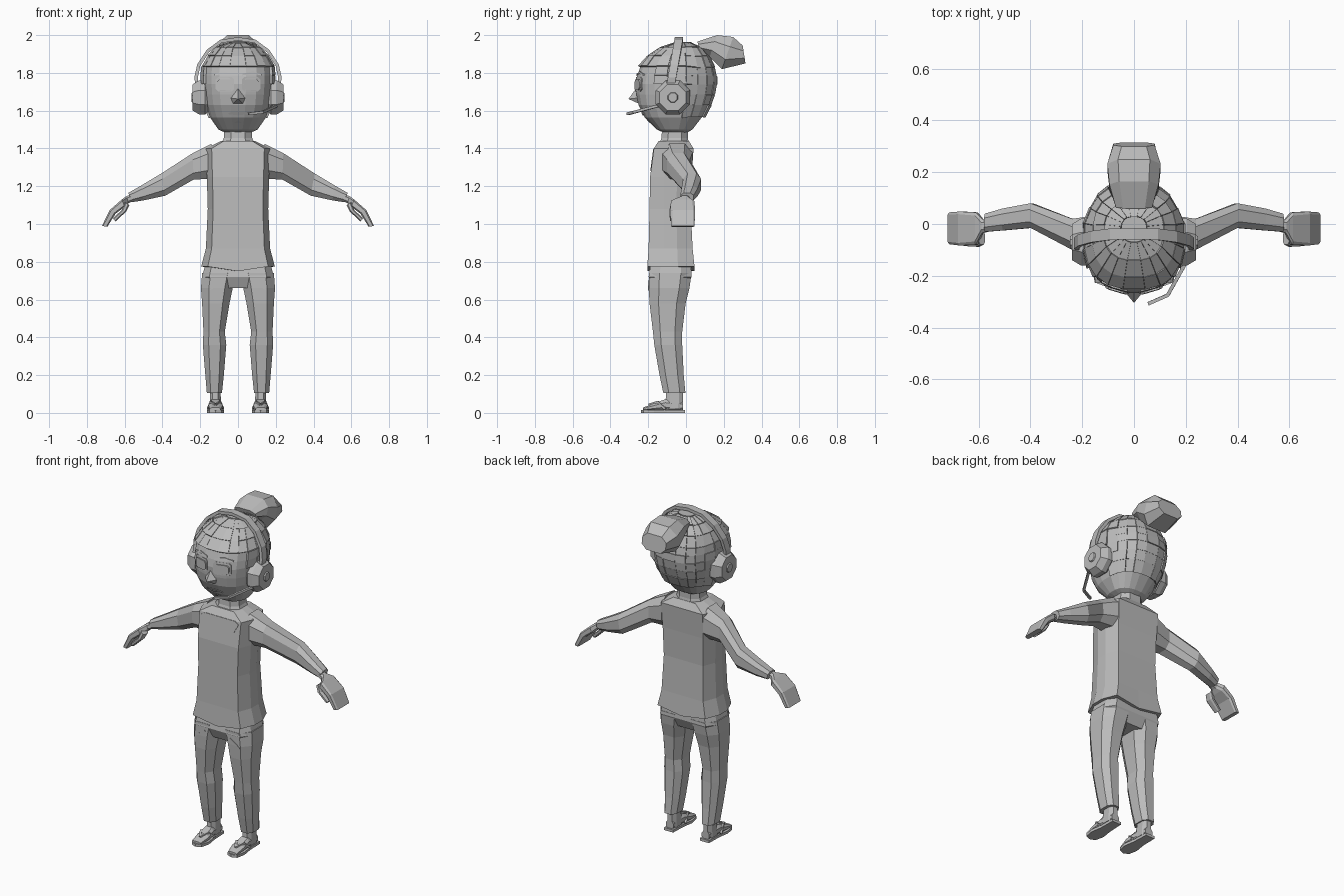
import bpy, bmesh, math, random
from mathutils import Vector

if "Cube" in bpy.data.objects:
    bpy.data.objects.remove(bpy.data.objects["Cube"])

random.seed(4)
GREY = bpy.data.materials.new("plain_grey")
GREY.diffuse_color = (0.5, 0.5, 0.5, 1)
GREY.use_nodes = True
GREY.node_tree.nodes["Principled BSDF"].inputs["Base Color"].default_value = GREY.diffuse_color


def make(name, bm, mirror=False):
    bmesh.ops.recalc_face_normals(bm, faces=bm.faces[:])
    me = bpy.data.meshes.new(name)
    bm.to_mesh(me)
    bm.free()
    me.materials.append(GREY)
    ob = bpy.data.objects.new(name, me)
    bpy.context.collection.objects.link(ob)
    if mirror:
        ob.modifiers.new("mirror", 'MIRROR').use_mirror_merge = False
    return ob


def skin_rings(rings, caps=True):
    """Join equal-length rings of points into a closed tube."""
    bm = bmesh.new()
    vs = [[bm.verts.new(p) for p in r] for r in rings]
    n = len(vs[0])
    for a, b in zip(vs, vs[1:]):
        for i in range(n):
            j = (i + 1) % n
            bm.faces.new((a[i], a[j], b[j], b[i]))
    if caps:
        bm.faces.new(vs[0])
        bm.faces.new(vs[-1])
    return bm


def loft(name, rings, mirror=False):
    return make(name, skin_rings(rings), mirror)


def octagon(c, u, v, cu=0.5, cv=0.5):
    c, u, v = Vector(c), Vector(u), Vector(v)
    pts = [(cu, -1), (1, -cv), (1, cv), (cu, 1), (-cu, 1), (-1, cv), (-1, -cv), (-cu, -1)]
    return [c + u * a + v * b for a, b in pts]


def level(z, x0, x1, y0, y1, cu=0.5, cv=0.5):
    return octagon(((x0 + x1) / 2, (y0 + y1) / 2, z), ((x1 - x0) / 2, 0, 0), (0, (y1 - y0) / 2, 0), cu, cv)


def slanted(top, bot, y0, y1, cu=0.5, cv=0.5):
    """Ring whose top and bottom are (x, z) points."""
    t, b = Vector((top[0], 0, top[1])), Vector((bot[0], 0, bot[1]))
    c = (t + b) / 2 + Vector((0, (y0 + y1) / 2, 0))
    return octagon(c, (t - b) / 2, (0, (y1 - y0) / 2, 0), cu, cv)


def plate(name, pts, depth_at, out, mirror=False):
    """Thin plate of (x, z) points lying on a front surface."""
    return loft(name, [[(x, depth_at(x, z) + d, z) for x, z in pts] for d in (-out, 0.012)], mirror)


# shirt, with a hem that dips in the middle
def shirt_ring(z, w, y0, y1, dip=0.0, cu=0.82, cv=0.3):
    c, h = (y0 + y1) / 2, (y1 - y0) / 2
    half = [(0, -1), (cu, -1), (1, -cv), (1, cv), (cu, 1), (0, 1)]
    pts = half + [(-a, b) for a, b in half[-2:0:-1]]
    return [(a * w, c + b * h, z - (dip if a == 0 else 0)) for a, b in pts]


loft("shirt", [shirt_ring(0.775, 0.195, -0.205, 0.045, 0.025),
               shirt_ring(0.87, 0.17, -0.198, 0.035),
               shirt_ring(1.08, 0.16, -0.193, 0.025),
               shirt_ring(1.25, 0.165, -0.19, 0.03),
               shirt_ring(1.40, 0.17, -0.17, 0.04),
               shirt_ring(1.44, 0.09, -0.145, 0.015)])
plate("neckline", [(-0.1, 1.4), (-0.125, 1.385), (-0.1, 1.335), (-0.05, 1.295), (0, 1.28),
                   (0.05, 1.295), (0.1, 1.335), (0.125, 1.385), (0.1, 1.4)],
      lambda x, z: -0.19 + 0.133 * (z - 1.25), 0.003)
loft("neck", [level(1.40, -0.1, 0.1, -0.15, 0.02), level(1.455, -0.075, 0.075, -0.13, 0.01),
              level(1.53, -0.07, 0.07, -0.125, 0.01)])

# sleeves and hands
loft("sleeve", [slanted((0.14, 1.425), (0.14, 1.24), -0.13, 0.035),
                slanted((0.24, 1.375), (0.235, 1.235), -0.1, 0.02),
                slanted((0.405, 1.268), (0.385, 1.15), -0.015, 0.08),
                slanted((0.51, 1.205), (0.50, 1.125), -0.025, 0.06),
                slanted((0.58, 1.165), (0.565, 1.115), -0.03, 0.04)], True)
loft("hand", [slanted((0.565, 1.155), (0.56, 1.12), -0.03, 0.015),
              slanted((0.59, 1.148), (0.58, 1.11), -0.035, 0.02),
              slanted((0.615, 1.13), (0.60, 1.09), -0.08, 0.045, 0.6, 0.8),
              slanted((0.68, 1.073), (0.648, 1.055), -0.083, 0.048, 0.6, 0.85),
              slanted((0.72, 0.99), (0.692, 0.985), -0.078, 0.045, 0.6, 0.85)], True)
loft("thumb", [slanted((0.60, 1.115), (0.575, 1.10), -0.08, -0.03),
               slanted((0.615, 1.075), (0.59, 1.068), -0.088, -0.04),
               slanted((0.662, 1.03), (0.648, 1.013), -0.085, -0.045)], True)

# trousers
loft("hips", [level(0.80, -0.17, 0.17, -0.185, 0.025, 0.8),
              level(0.72, -0.19, 0.19, -0.198, 0.03, 0.8),
              level(0.66, -0.15, 0.15, -0.17, 0.0, 0.8)])
loft("trouser_leg", [level(0.74, 0.01, 0.19, -0.197, 0.03),
                     level(0.66, 0.028, 0.196, -0.197, 0.018),
                     level(0.58, 0.045, 0.19, -0.193, -0.002),
                     level(0.43, 0.07, 0.183, -0.175, -0.02),
                     level(0.36, 0.062, 0.186, -0.168, -0.02),
                     level(0.20, 0.075, 0.173, -0.14, -0.012),
                     level(0.105, 0.085, 0.165, -0.12, -0.003)], True)
plate("pocket_edge", [(0.085, 0.70), (0.15, 0.655), (0.15, 0.648), (0.08, 0.693)],
      lambda x, z: -0.197, 0.003, True)

# feet and sandals
loft("ankle", [level(0.12, 0.092, 0.148, -0.105, -0.015), level(0.02, 0.09, 0.15, -0.11, -0.015)], True)


def foot_ring(y, x0, x1, top):
    return octagon(((x0 + x1) / 2, y, (0.012 + top) / 2), ((x1 - x0) / 2, 0, 0), (0, 0, (top - 0.012) / 2), 0.6, 0.4)


loft("foot", [foot_ring(-0.015, 0.095, 0.145, 0.06), foot_ring(-0.11, 0.088, 0.152, 0.072),
              foot_ring(-0.165, 0.08, 0.156, 0.052), foot_ring(-0.228, 0.092, 0.15, 0.028)], True)
outline = [(0.09, -0.005), (0.15, -0.005), (0.152, -0.1), (0.163, -0.17), (0.152, -0.225),
           (0.12, -0.238), (0.088, -0.225), (0.075, -0.17), (0.086, -0.1)]
loft("sandal_sole", [[(x, y, z) for x, y in outline] for z in (0, 0.016)], True)


def tube(name, path, r, mirror=False):
    path = [Vector(p) for p in path]
    rings = []
    for i, p in enumerate(path):
        d = (path[min(i + 1, len(path) - 1)] - path[max(i - 1, 0)]).normalized()
        u = d.cross(Vector((0, 0, 1))).normalized()
        v = d.cross(u)
        rings.append([p + (u * a + v * b) * r for a, b in ((1, 1), (-1, 1), (-1, -1), (1, -1))])
    return loft(name, rings, mirror)


for side, x in (("inner", 0.08), ("outer", 0.158)):
    tube(side + "_sandal_strap", [(x, -0.11, 0.02), (x * 0.6 + 0.048, -0.15, 0.058), (0.119, -0.195, 0.043)], 0.006, True)

# head: height, front, back, half width
HEAD = [(1.48, -0.11, 0.0, 0.06), (1.50, -0.155, 0.035, 0.105), (1.565, -0.22, 0.10, 0.15),
        (1.63, -0.253, 0.135, 0.172), (1.685, -0.264, 0.155, 0.18), (1.74, -0.268, 0.165, 0.185),
        (1.785, -0.26, 0.163, 0.185), (1.83, -0.245, 0.153, 0.182), (1.89, -0.207, 0.125, 0.16),
        (1.935, -0.14, 0.085, 0.115), (1.958, -0.07, 0.03, 0.05)]
POW, SIDES = 2.5, 20


def head_ring(z, yf, yb, w):
    out = []
    for i in range(SIDES):
        a = 2 * math.pi * (i + 0.5) / SIDES
        c, s = math.cos(a), math.sin(a)
        p = Vector((math.copysign(abs(c) ** (2 / POW), c) * w,
                    (yf + yb) / 2 + math.copysign(abs(s) ** (2 / POW), s) * (yb - yf) / 2, z))
        if z > 1.84 or (p.y > 0.02 and z > 1.54):      # skull sits under the hair
            p += (Vector((0, -0.05, 1.72)) - p).normalized() * 0.012
        out.append(p)
    return out


def face_y(x, z):
    for a, b in zip(HEAD, HEAD[1:]):
        if a[0] <= z <= b[0]:
            t = (z - a[0]) / (b[0] - a[0])
            yf, yb, w = (a[k] + (b[k] - a[k]) * t for k in (1, 2, 3))
            return (yf + yb) / 2 - (yb - yf) / 2 * (1 - min(abs(x) / w, 1) ** POW) ** (1 / POW)


rings = [head_ring(*h) for h in HEAD]
make("head", skin_rings(rings))

# hair: separate raised panels above the hairline
bm = skin_rings(rings)
bmesh.ops.recalc_face_normals(bm, faces=bm.faces[:])


def hairy(f):
    c = f.calc_center_median()
    return c.z > 1.825 or (c.y > -0.02 and c.z > 1.58) or (c.z > 1.74 and c.y > -0.16)


bmesh.ops.delete(bm, geom=[f for f in bm.faces if not hairy(f)], context='FACES')
bmesh.ops.split_edges(bm, edges=bm.edges[:])
for f in bm.faces[:]:
    n = f.normal.copy()
    lift = random.choice((0.010, 0.013, 0.016))
    base = [v.co.copy() for v in f.verts]
    for e in bmesh.ops.extrude_face_region(bm, geom=[f], use_keep_orig=True)["geom"]:
        if isinstance(e, bmesh.types.BMVert):
            out = (e.co - Vector((0, -0.05, 1.72))).normalized()
            e.co += (n + out).normalized() * lift
make("hair", bm)


def bun_ring(top, bot, w):
    t, b = Vector((0, *top)), Vector((0, *bot))
    return octagon((t + b) / 2, (w, 0, 0), (t - b) / 2, 0.6, 0.4)


loft("hair_bun", [bun_ring((0.06, 1.965), (0.075, 1.92), 0.07), bun_ring((0.165, 2.0), (0.125, 1.885), 0.095),
                  bun_ring((0.25, 1.99), (0.19, 1.82), 0.103), bun_ring((0.30, 1.945), (0.315, 1.85), 0.08)])

# face
def rounded(x0, x1, z0, z1, k=0.012):
    return [(x0 + k, z0), (x1 - k, z0), (x1, z0 + k), (x1, z1 - k), (x1 - k, z1), (x0 + k, z1), (x0, z1 - k), (x0, z0 + k)]


plate("eye_rim", rounded(0.02, 0.118, 1.702, 1.778), face_y, 0.003, True)
plate("eye", rounded(0.028, 0.11, 1.71, 1.765), face_y, 0.007, True)
plate("eyebrow", [(0.025, 1.787), (0.08, 1.797), (0.125, 1.785), (0.125, 1.793), (0.08, 1.808), (0.025, 1.796)],
      face_y, 0.005, True)
plate("mouth", [(-0.055, 1.582), (0, 1.575), (0.055, 1.582), (0.04, 1.592), (0, 1.595), (-0.04, 1.592)], face_y, 0.005)
plate("chin_dimple", [(-0.02, 1.535), (0.02, 1.535), (0, 1.55)], face_y, 0.003)
bm = bmesh.new()
nose = [bm.verts.new(p) for p in ((-0.045, -0.25, 1.668), (0.045, -0.25, 1.668), (0.03, -0.245, 1.635),
                                  (-0.03, -0.245, 1.635), (0, -0.305, 1.662), (0, -0.262, 1.72))]
for tri in ((0, 5, 4), (5, 1, 4), (1, 2, 4), (2, 3, 4), (3, 0, 4), (0, 3, 2, 1), (0, 1, 5)):
    bm.faces.new([nose[i] for i in tri])
make("nose", bm)

# headset
def disc(x, r, n=8):
    return [(x, -0.07 + r * math.cos(2 * math.pi * (i + 0.5) / n), 1.67 + r * math.sin(2 * math.pi * (i + 0.5) / n)) for i in range(n)]


loft("ear_cup", [disc(0.16, 0.085), disc(0.175, 0.098), disc(0.205, 0.098), disc(0.24, 0.075)], True)
loft("ear_cup_hub", [disc(0.235, 0.032), disc(0.247, 0.025)], True)
arc = [(0.218, 1.74), (0.222, 1.775), (0.208, 1.84), (0.16, 1.915), (0.09, 1.967), (0, 1.98)]
arc += [(-x, z) for x, z in arc[-2::-1]]
band = []
for x, z in arc:
    y = -0.075 + (z - 1.77) * 0.18
    out = Vector((x, 0, z - 1.74)).normalized() * 0.009
    p = Vector((x, y, z))
    w = Vector((0, 0.022, 0))
    band.append([p + out + w, p + out - w, p - out - w, p - out + w])
loft("headband", band)
tube("microphone_arm", [(0.222, -0.1, 1.635), (0.2, -0.15, 1.625), (0.13, -0.275, 1.592), (0.055, -0.308, 1.583)], 0.007)
